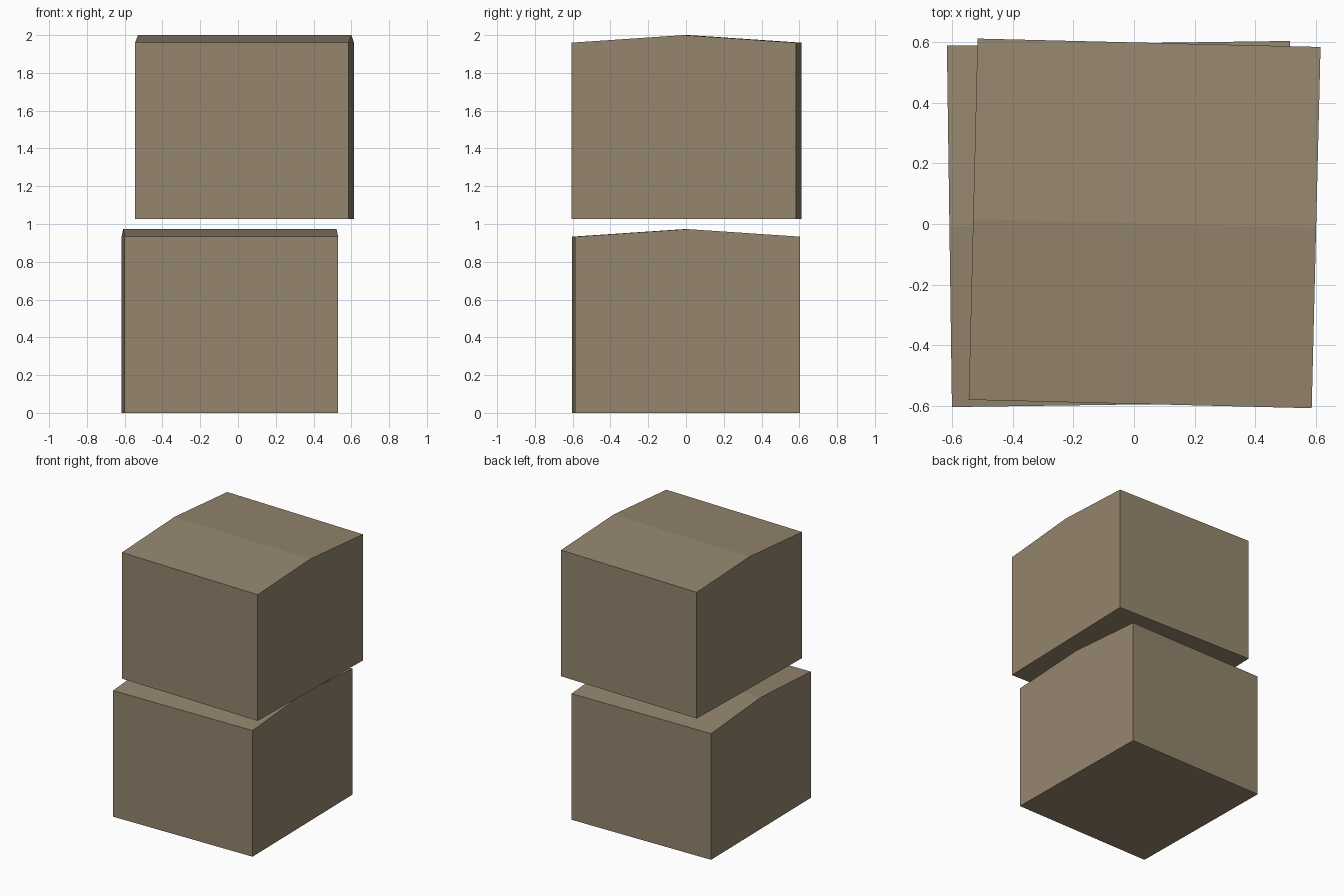
import bpy
import math

if "Cube" in bpy.data.objects:
    bpy.data.objects.remove(bpy.data.objects["Cube"])

# single cardboard-brown colour
brown = bpy.data.materials.new("cardboard_brown")
brown.diffuse_color = (0.30, 0.238, 0.158, 1.0)
brown.use_nodes = True
brown.node_tree.nodes["Principled BSDF"].inputs["Base Color"].default_value = brown.diffuse_color

WIDTH, DEPTH, WALL, RIDGE = 1.13, 1.19, 0.933, 0.973


def make_box(name, x, y, z, angle):
    """Closed box with a shallow ridged lid, extruded along its local x axis."""
    d = DEPTH / 2
    profile = [(-d, 0), (d, 0), (d, WALL), (0, RIDGE), (-d, WALL)]
    n = len(profile)
    verts = [(sx * WIDTH / 2, py, pz) for sx in (-1, 1) for py, pz in profile]
    faces = [tuple(reversed(range(n))), tuple(range(n, 2 * n))]
    faces += [(i, (i + 1) % n, n + (i + 1) % n, n + i) for i in range(n)]
    mesh = bpy.data.meshes.new(name)
    mesh.from_pydata(verts, [], faces)
    mesh.materials.append(brown)
    obj = bpy.data.objects.new(name, mesh)
    obj.location = (x, y, z)
    obj.rotation_euler.z = math.radians(angle)
    bpy.context.collection.objects.link(obj)
    return obj


# two loosely stacked boxes, each twisted slightly
make_box("lower_box", -0.043, 0.0, 0.0, 0.8)
make_box("upper_box", 0.035, 0.002, 1.027, -1.4)
